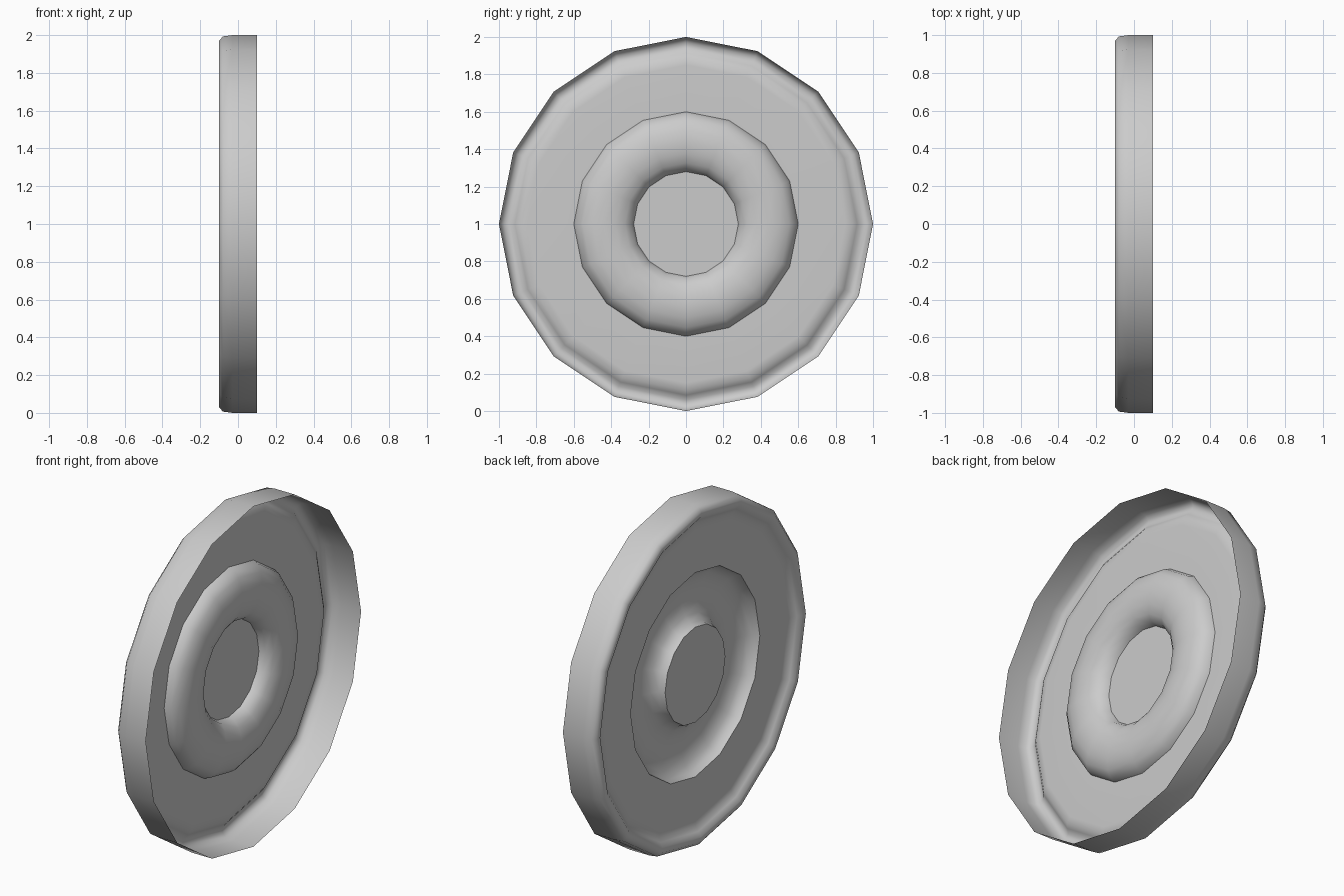
import bpy, bmesh, math

if "Cube" in bpy.data.objects:
    bpy.data.objects.remove(bpy.data.objects["Cube"])

SIDES = 16
FLOOR = -0.06          # x of the flat web inside the dish


def lathe(name, profile, cap=False):
    """Turn (radius, x) points around the x axis, centred at z = 1."""
    bm = bmesh.new()
    rings = []
    for r, x in profile:
        rings.append([bm.verts.new((x,
                                    r * math.sin(2 * math.pi * i / SIDES),
                                    1 + r * math.cos(2 * math.pi * i / SIDES)))
                      for i in range(SIDES)])
    for a, b in zip(rings, rings[1:]):
        for i in range(SIDES):
            j = (i + 1) % SIDES
            bm.faces.new((a[i], a[j], b[j], b[i]))
    if cap:
        bm.faces.new(rings[-1])
    bm.normal_update()
    me = bpy.data.meshes.new(name)
    bm.to_mesh(me)
    bm.free()
    ob = bpy.data.objects.new(name, me)
    bpy.context.collection.objects.link(ob)
    bpy.ops.object.select_all(action='DESELECT')
    ob.select_set(True)
    bpy.context.view_layer.objects.active = ob
    bpy.ops.object.shade_smooth_by_angle(angle=math.radians(50))
    return ob


# outer wall, rolled lip and the flat web
rim = [(1.0, 0.1), (1.0, -0.03), (0.993, -0.08), (0.97, -0.1),
       (0.94, -0.1), (0.915, -0.08), (0.89, FLOOR - 0.003), (0.85, FLOOR)]
web = [(0.6, FLOOR)]

# raised half-round ring pressed into the web, hollow on the back
STEPS = 8
ring = [(0.44 + 0.16 * math.cos(math.pi * i / STEPS),
         FLOOR + 0.09 * math.sin(math.pi * i / STEPS)) for i in range(1, STEPS)]

# flat hub plate closes the middle
hub = [(0.28, FLOOR)]

lathe("dished_disc", rim + web + ring + hub, cap=True)
